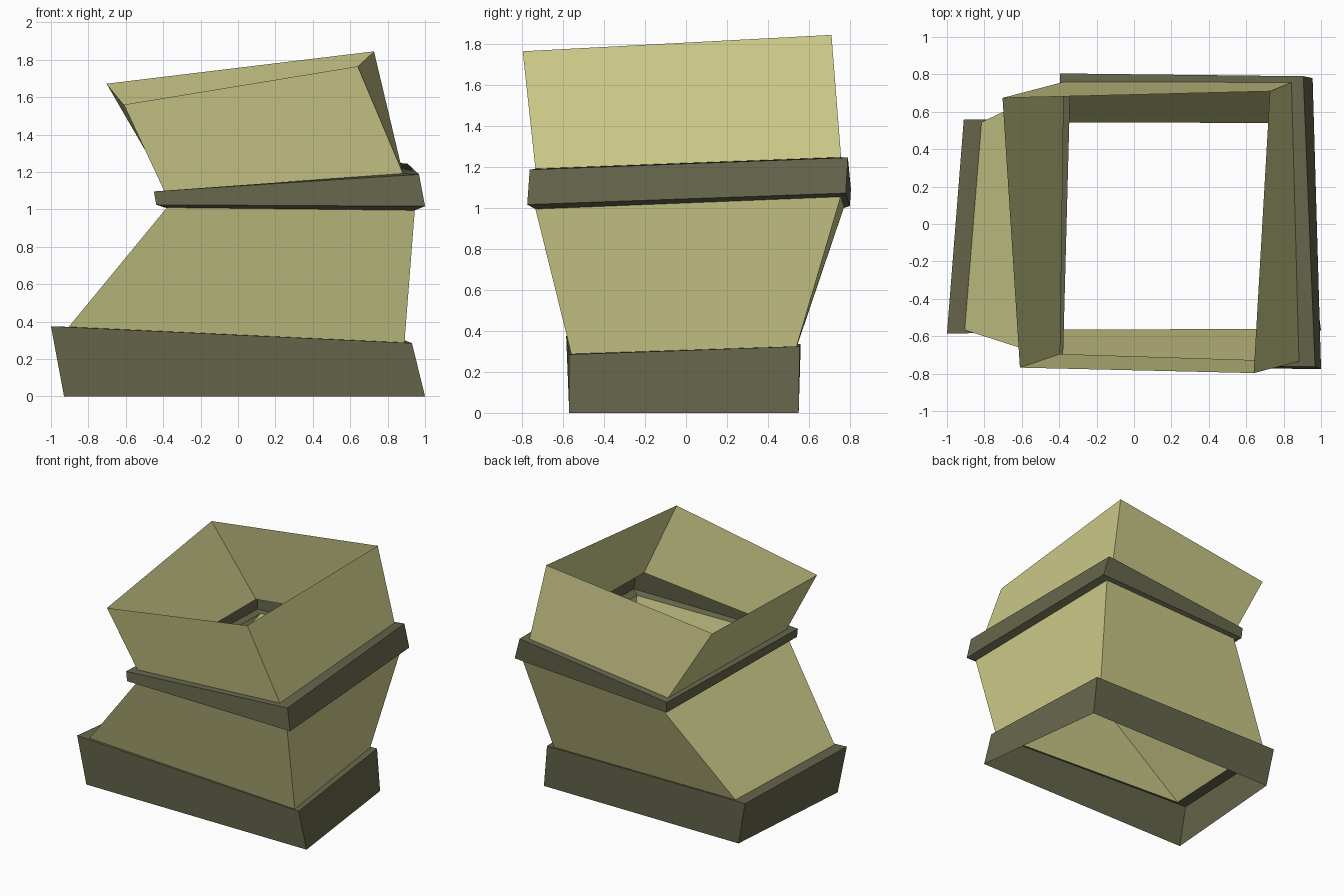
import bpy
import bmesh
from mathutils import Vector

default_cube = bpy.data.objects.get("Cube")
if default_cube:
    bpy.data.objects.remove(default_cube, do_unlink=True)


def make_material(name, colour):
    material = bpy.data.materials.new(name)
    material.use_nodes = True
    material.diffuse_color = colour
    shader = next(n for n in material.node_tree.nodes if n.type == "BSDF_PRINCIPLED")
    shader.inputs["Base Color"].default_value = colour
    shader.inputs["Roughness"].default_value = 0.8
    return material


def loft(name, rings, material):
    """Join successive four-cornered rings into an open tube."""
    bm = bmesh.new()
    loops = [[bm.verts.new(Vector(corner)) for corner in ring] for ring in rings]
    for lower, upper in zip(loops, loops[1:]):
        for side in range(len(lower)):
            following = (side + 1) % len(lower)
            bm.faces.new((lower[side], lower[following], upper[following], upper[side]))
    mesh = bpy.data.meshes.new(name)
    bm.to_mesh(mesh)
    bm.free()
    mesh.materials.append(material)
    part = bpy.data.objects.new(name, mesh)
    bpy.context.scene.collection.objects.link(part)
    bpy.ops.object.select_all(action="DESELECT")
    part.select_set(True)
    bpy.context.view_layer.objects.active = part
    bpy.ops.object.shade_smooth_by_angle()
    return part


pale_olive = make_material("pale olive", (0.60, 0.59, 0.25, 1))
dark_olive = make_material("dark olive", (0.13, 0.13, 0.07, 1))

# Rings run front right side (-x), front left (+x), back left, back right
floor_edge = [(-.93, -.57, 0), (1, -.57, 0), (.86, .55, 0), (-.845, .55, 0)]
base_top_outer = [(-1, -.585, .375), (.93, -.57, .285), (.83, .555, .325), (-.91, .56, .337)]
base_top_inner = [(-.905, -.567, .372), (.89, -.56, .288), (.78, .54, .325), (-.815, .545, .335)]

middle_bottom_inner = [(-.38, -.735, 1.01), (.945, -.735, .995), (.9, .755, 1.055), (-.34, .77, 1)]
middle_bottom_outer = [(-.437, -.765, 1.025), (1, -.775, 1.017), (.955, .78, 1.073), (-.39, .8, 1.01)]
middle_top_outer = [(-.45, -.757, 1.096), (.968, -.763, 1.187), (.905, .79, 1.246), (-.395, .805, 1.095)]
middle_top_inner = [(-.395, -.695, 1.1), (.882, -.735, 1.192), (.842, .757, 1.248), (-.375, .76, 1.107)]

rim = [(-.61, -.768, 1.56), (.64, -.797, 1.765), (.727, .71, 1.845), (-.703, .674, 1.672)]

# Dark bands with their narrow ledges
loft("base_band", [floor_edge, base_top_outer, base_top_inner], dark_olive)
loft("middle_band", [middle_bottom_inner, middle_bottom_outer,
                     middle_top_outer, middle_top_inner], dark_olive)

# Pale leaning walls between the bands and up to the open rim
loft("lower_walls", [base_top_inner, middle_bottom_inner], pale_olive)
loft("upper_walls", [middle_top_inner, rim], pale_olive)
